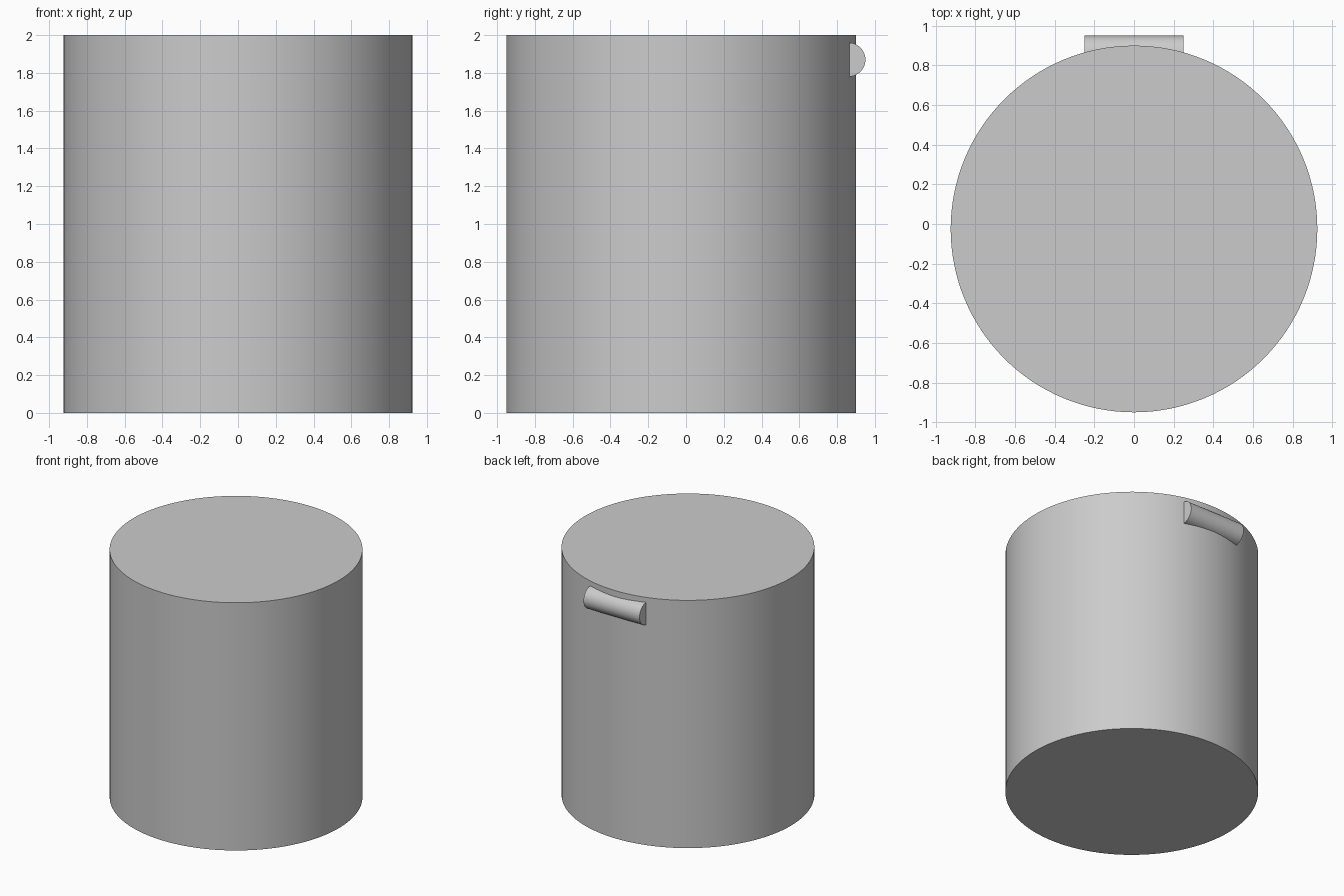
import bpy
from math import radians

if "Cube" in bpy.data.objects:
    bpy.data.objects.remove(bpy.data.objects["Cube"])


def cylinder(name, radius, depth, location, sides, rotation=(0, 0, 0)):
    bpy.ops.mesh.primitive_cylinder_add(vertices=sides, radius=radius, depth=depth,
                                        location=location, rotation=rotation)
    obj = bpy.context.object
    obj.name = name
    bpy.ops.object.shade_smooth_by_angle(angle=radians(30))
    return obj


# Main drum
cylinder("drum_body", 0.925, 2.0, (0, -0.025, 1.0), 128)

# Round grip bar, half sunk into the back near the top
cylinder("back_grip", 0.09, 0.5, (0, 0.86, 1.87), 64, (0, radians(90), 0))
